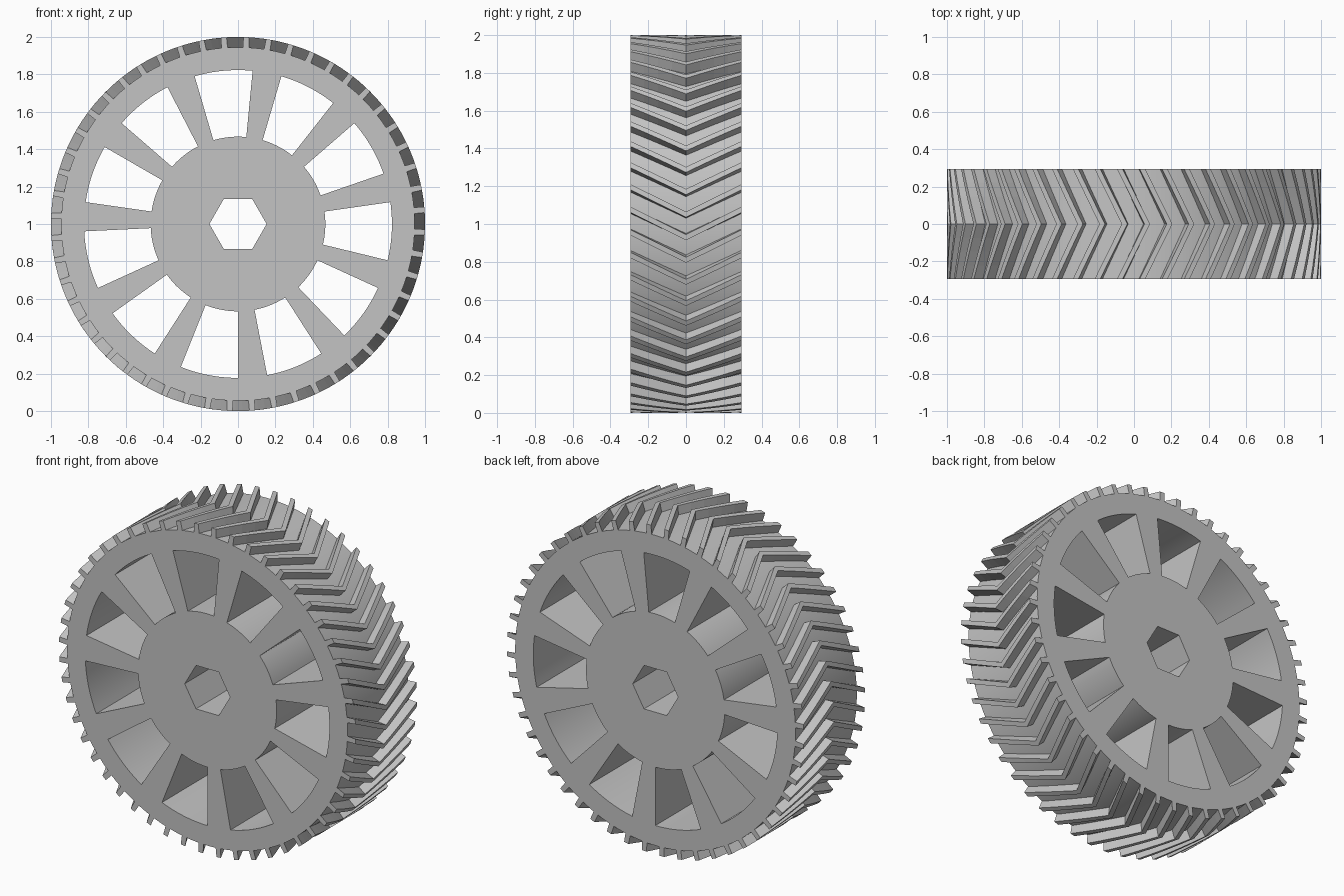
import bpy, bmesh
from math import sin, cos, tau, radians

cube = bpy.data.objects.get("Cube")
if cube:
    bpy.data.objects.remove(cube)

HALF = 0.295         # half the width of the wheel
ROOT, TIP = 0.945, 1.0
TEETH, SPOKES = 52, 11
TWIST = 0.147        # clockwise turn of each tooth from edge to middle

grey = bpy.data.materials.new("light_grey")
grey.use_nodes = True
colour = (0.55, 0.55, 0.55, 1)
grey.diffuse_color = colour
grey.node_tree.nodes["Principled BSDF"].inputs["Base Color"].default_value = colour


def polar(r, a, y):
    """Point at radius r and clockwise angle a from the top."""
    return (r * sin(a), y, 1 + r * cos(a))


def loft(bm, rings):
    """Skin a row of closed rings and cap both ends."""
    rows = [[bm.verts.new(p) for p in ring] for ring in rings]
    n = len(rows[0])
    for a, b in zip(rows, rows[1:]):
        for i in range(n):
            j = (i + 1) % n
            bm.faces.new((a[i], a[j], b[j], b[i]))
    bm.faces.new(rows[0][::-1])
    bm.faces.new(rows[-1])


def prism(bm, outline, half):
    loft(bm, [[polar(r, a, y) for r, a in outline] for y in (-half, half)])


def finish(bm, name):
    bmesh.ops.recalc_face_normals(bm, faces=bm.faces[:])
    mesh = bpy.data.meshes.new(name)
    bm.to_mesh(mesh)
    bm.free()
    mesh.materials.append(grey)
    obj = bpy.data.objects.new(name, mesh)
    bpy.context.collection.objects.link(obj)
    return obj


# Solid wheel disc
bm = bmesh.new()
prism(bm, [(ROOT, tau * i / 156) for i in range(156)], HALF)
wheel = finish(bm, "wheel_body")

# Cutter: hexagonal axle hole and wedge windows between the spokes
bm = bmesh.new()
prism(bm, [(0.153, tau * (i + 0.5) / 6 + tau / 6) for i in range(6)], HALF + 0.1)
for v in bm.verts:   # corners point sideways
    x, z = v.co.x, v.co.z - 1
    v.co.x, v.co.z = z, 1 + x
for v in bm.verts:
    x, z = v.co.x, v.co.z - 1
    c, s = cos(tau / 12), sin(tau / 12)
    v.co.x, v.co.z = c * x - s * z, 1 + s * x + c * z
step = tau / SPOKES
for k in range(SPOKES):
    start = tau / 2 + k * step
    arc = [start + step * 2 / 3 * i / 10 for i in range(11)]
    prism(bm, [(0.467, a) for a in arc] + [(0.823, a) for a in reversed(arc)], HALF + 0.1)
cutter = finish(bm, "window_cutter")
cutter.hide_render = True

cut = wheel.modifiers.new("windows", 'BOOLEAN')
cut.operation = 'DIFFERENCE'
cut.solver = 'EXACT'
cut.object = cutter
bpy.ops.object.select_all(action='DESELECT')
wheel.select_set(True)
bpy.context.view_layer.objects.active = wheel
bpy.ops.object.modifier_apply(modifier=cut.name)
bpy.data.objects.remove(cutter)
bpy.ops.object.shade_smooth_by_angle(angle=radians(25))

# Chevron teeth around the rim
bm = bmesh.new()
profile = [(ROOT - 0.012, -0.018), (TIP, -0.015), (TIP, 0.015), (ROOT - 0.012, 0.018)]
for k in range(TEETH):
    centre = tau * (k + 0.5) / TEETH - 0.016
    rings = []
    for i in range(9):
        t = i / 4 - 1
        turn = centre + TWIST * (1 - abs(t))
        rings.append([polar(r, turn + w, t * HALF) for r, w in profile])
    loft(bm, rings)
finish(bm, "chevron_teeth")
